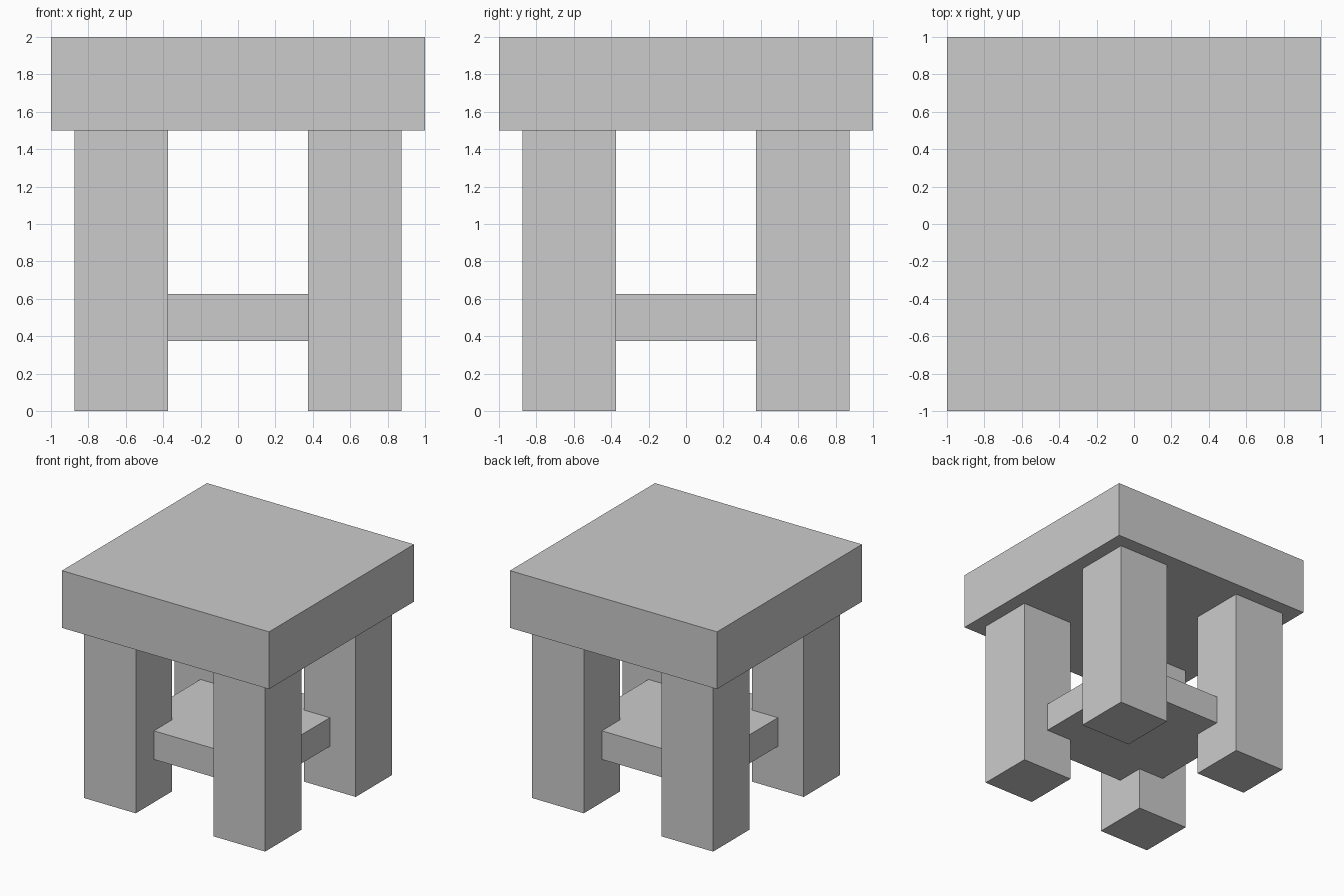
import bpy

if "Cube" in bpy.data.objects:
    bpy.data.objects.remove(bpy.data.objects["Cube"])


def box(name, size, center):
    """Add a box with exact dimensions, keeping its scale applied."""
    bpy.ops.mesh.primitive_cube_add(size=1)
    ob = bpy.context.object
    ob.name = ob.data.name = name
    for v in ob.data.vertices:
        v.co = [c * s for c, s in zip(v.co, size)]
    ob.location = center
    return ob


# Thick square seat
box("seat", (2, 2, 0.5), (0, 0, 1.75))

# Four square legs, inset from the seat edge
for y, depth in ((-0.625, "front"), (0.625, "back")):
    for x, side in ((-0.625, "left"), (0.625, "right")):
        box(f"{depth}_{side}_leg", (0.5, 0.5, 1.5), (x, y, 0.75))

# Lower shelf, its corners let into the middle of each leg
box("shelf", (1.25, 1.25, 0.25), (0, 0, 0.5))
